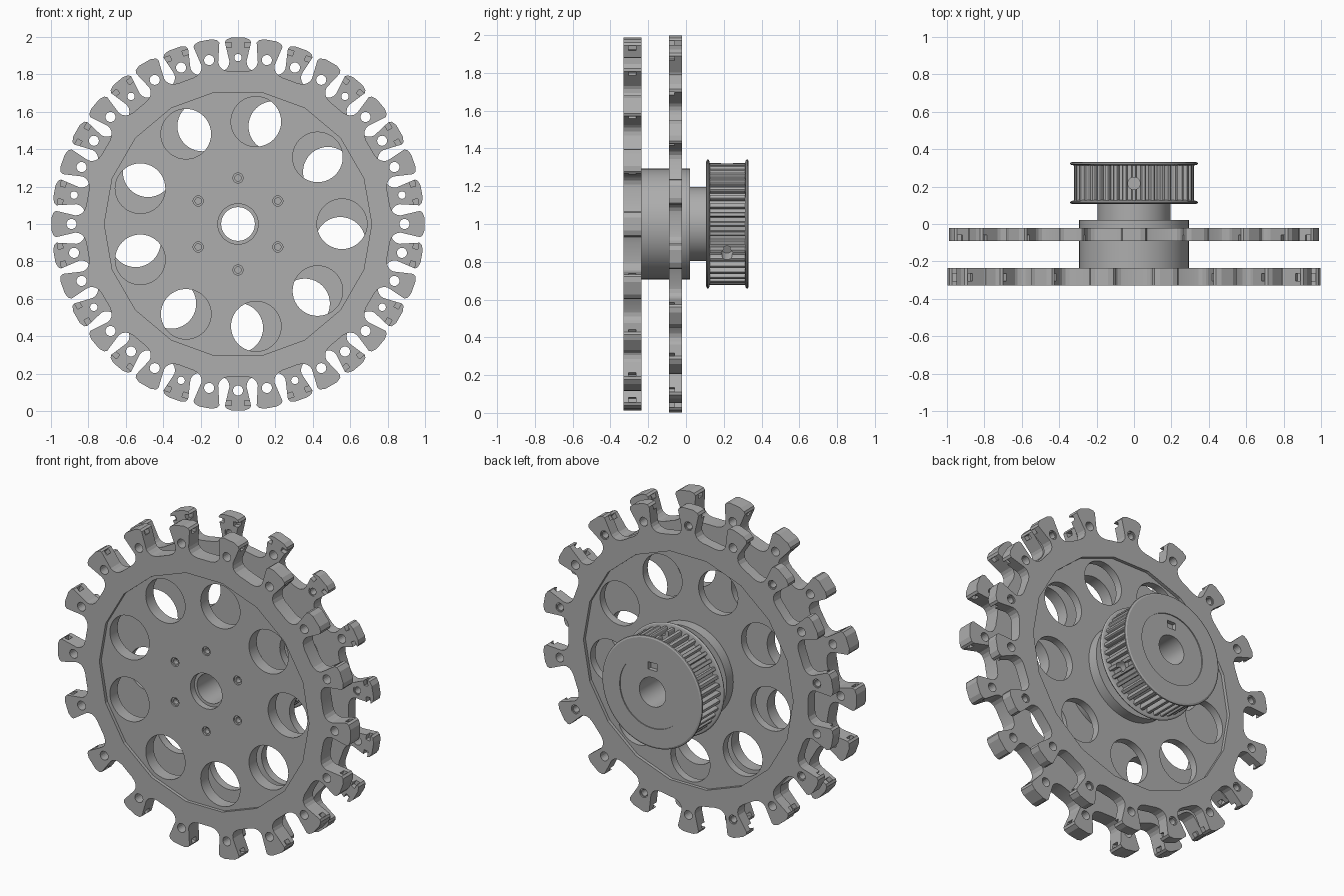
import bpy, bmesh
from math import sin, cos, pi, radians
from mathutils import Vector

cube = bpy.data.objects.get("Cube")
if cube:
    bpy.data.objects.remove(cube)

grey = bpy.data.materials.new("machined grey")
grey.use_nodes = True
COLOUR = (0.42, 0.42, 0.42, 1)
grey.diffuse_color = COLOUR
grey.node_tree.nodes["Principled BSDF"].inputs["Base Color"].default_value = COLOUR


def polar(u, t, deg):
    """Point at radius u and sideways offset t, turned by deg in the wheel plane."""
    a = radians(deg)
    return (u * cos(a) - t * sin(a), u * sin(a) + t * cos(a))


def circle(r, n=32, centre=(0, 0)):
    return [(centre[0] + r * cos(2 * pi * i / n), centre[1] + r * sin(2 * pi * i / n))
            for i in range(n)]


def prism(bm, outline, y0, y1):
    """Extrude an x-z outline from y0 to y1."""
    front = [bm.verts.new((x, y0, z + 1)) for x, z in outline]
    back = [bm.verts.new((x, y1, z + 1)) for x, z in outline]
    n = len(outline)
    bm.faces.new(front)
    bm.faces.new(back[::-1])
    for i in range(n):
        bm.faces.new((front[i], back[i], back[(i + 1) % n], front[(i + 1) % n]))


def lathe(bm, profile, n=72):
    """Turn a closed (radius, y) profile about the axle."""
    rings = [[bm.verts.new((r * cos(2 * pi * i / n), y, 1 + r * sin(2 * pi * i / n)))
              for r, y in profile] for i in range(n)]
    m = len(profile)
    for i in range(n):
        a, b = rings[i], rings[(i + 1) % n]
        for j in range(m):
            k = (j + 1) % m
            bm.faces.new((a[j], a[k], b[k], b[j]))


def finish(bm, name):
    bmesh.ops.recalc_face_normals(bm, faces=bm.faces)
    mesh = bpy.data.meshes.new(name)
    bm.to_mesh(mesh)
    bm.free()
    mesh.materials.append(grey)
    ob = bpy.data.objects.new(name, mesh)
    bpy.context.scene.collection.objects.link(ob)
    return ob


def carve(ob, bm):
    """Subtract the solid in bm from ob, then drop the cutter."""
    cutter = finish(bm, "cutter")
    mod = ob.modifiers.new("cut", "BOOLEAN")
    mod.operation = "DIFFERENCE"
    mod.solver = "EXACT"
    mod.object = cutter
    graph = bpy.context.evaluated_depsgraph_get()
    mesh = bpy.data.meshes.new_from_object(ob.evaluated_get(graph))
    ob.modifiers.clear()
    ob.data = mesh
    bpy.data.objects.remove(cutter)


def smooth(ob):
    for p in ob.data.polygons:
        p.use_smooth = True
    ob.data.set_sharp_from_angle(angle=radians(17))


# Half outline of one tooth as (side offset, radius), rim valley to tip
HALF = [(.142, .804), (.1, .811), (.075, .82), (.058, .833), (.048, .852),
        (.046, .87), (.07, .972), (.062, .986), (.035, .997)]
TOOTH = [(-t, u) for t, u in HALF] + [(t, u) for t, u in HALF[:0:-1]]


def toothed_disc(name, turn, y0, y1, recess, slot, centre_hole):
    bm = bmesh.new()
    prism(bm, [polar(u, t, turn + 20 * i) for i in range(18) for t, u in TOOTH], y0, y1)
    disc = finish(bm, name)
    # shallow polygonal recess on the outer face
    bm = bmesh.new()
    prism(bm, circle(.715, 18), *recess)
    carve(disc, bm)
    # lightening holes, axle opening, tooth holes and side slots
    bm = bmesh.new()
    prism(bm, circle(centre_hole, 48), y0 - .1, y1 + .1)
    for i in range(9):
        prism(bm, circle(.134, 40, polar(.556, 0, turn + 40 * i)), y0 - .1, y1 + .1)
    for i in range(18):
        a = turn + 20 * i
        prism(bm, circle(.027, 20, polar(.89, 0, a)), y0 - .1, y1 + .1)
        for s in (-1, 1):
            box = [(.943, .034), (.943, .1), (.97, .1), (.97, .034)]
            prism(bm, [polar(u, s * t, a) for u, t in box], *slot)
    carve(disc, bm)
    return disc


front_disc = toothed_disc("front_disc", 0, -.33, -.235, (-.4, -.31), (-.305, -.265), .108)
back_disc = toothed_disc("back_disc", -10, -.09, -.022, (-.042, .1), (-.12, -.06), .25)

# Blind screw holes around the axle
bm = bmesh.new()
for i in range(6):
    prism(bm, circle(.027, 20, polar(.246, 0, 30 + 60 * i)), -.35, -.27)
carve(front_disc, bm)
smooth(front_disc)
smooth(back_disc)


def bushing(name, inner, outer, y0, y1, places):
    """Small sleeves sitting inside holes."""
    bm = bmesh.new()
    for c in places:
        pts = [(inner, y0), (outer, y0), (outer, y1), (inner, y1)]
        start = len(bm.verts)
        lathe(bm, pts, 20)
        bm.verts.ensure_lookup_table()
        bmesh.ops.translate(bm, verts=bm.verts[start:], vec=(c[0], 0, c[1]))
    smooth(finish(bm, name))


bushing("tooth_bushings", .02, .028, -.085, -.03,
        [polar(.89, 0, 10 + 40 * i) for i in range(9)])
bushing("screw_hole_sleeves", .017, .028, -.3, -.27,
        [polar(.246, 0, 30 + 60 * i) for i in range(6)])

# Stepped hub and shaft with a through bore
bm = bmesh.new()
lathe(bm, [(.09, -.27), (.12, -.27), (.12, -.25), (.293, -.25), (.293, .022),
           (.196, .022), (.196, .15), (.09, .15)])
smooth(finish(bm, "hub"))

# Toothed belt pulley
TEETH = 40
outline = []
for i in range(TEETH):
    for u, f in ((.293, -.27), (.316, -.24), (.322, -.17), (.322, .17), (.316, .24), (.293, .27)):
        outline.append(polar(u, 0, (i + f) * 360 / TEETH))
bm = bmesh.new()
prism(bm, outline, .115, .326)
pulley = finish(bm, "pulley")
bm = bmesh.new()
prism(bm, circle(.09, 48), 0, .5)
# marker pocket on the back face
prism(bm, [(-.03, .135), (.03, .135), (.03, .18), (-.03, .18)], .3, .4)
# two radial set screw holes
for deg in (90, -30):
    d = Vector((cos(radians(deg)), 0, sin(radians(deg))))
    got = bmesh.ops.create_cone(bm, cap_ends=True, segments=24, radius1=.033,
                                radius2=.033, depth=.2)["verts"]
    bmesh.ops.rotate(bm, verts=got, matrix=d.to_track_quat("Z", "Y").to_matrix())
    bmesh.ops.translate(bm, verts=got, vec=d * .35 + Vector((0, .217, 1)))
carve(pulley, bm)
smooth(pulley)

# Pulley flanges with a rounded lip
for name, y, s, inner in (("front_flange", .107, 1, .15), ("back_flange", .332, -1, .22)):
    bm = bmesh.new()
    lathe(bm, [(inner, y), (.33, y), (.34, y + s * .004), (.342, y + s * .01),
               (.335, y + s * .016), (.318, y + s * .02), (inner, y + s * .02)])
    smooth(finish(bm, name))
